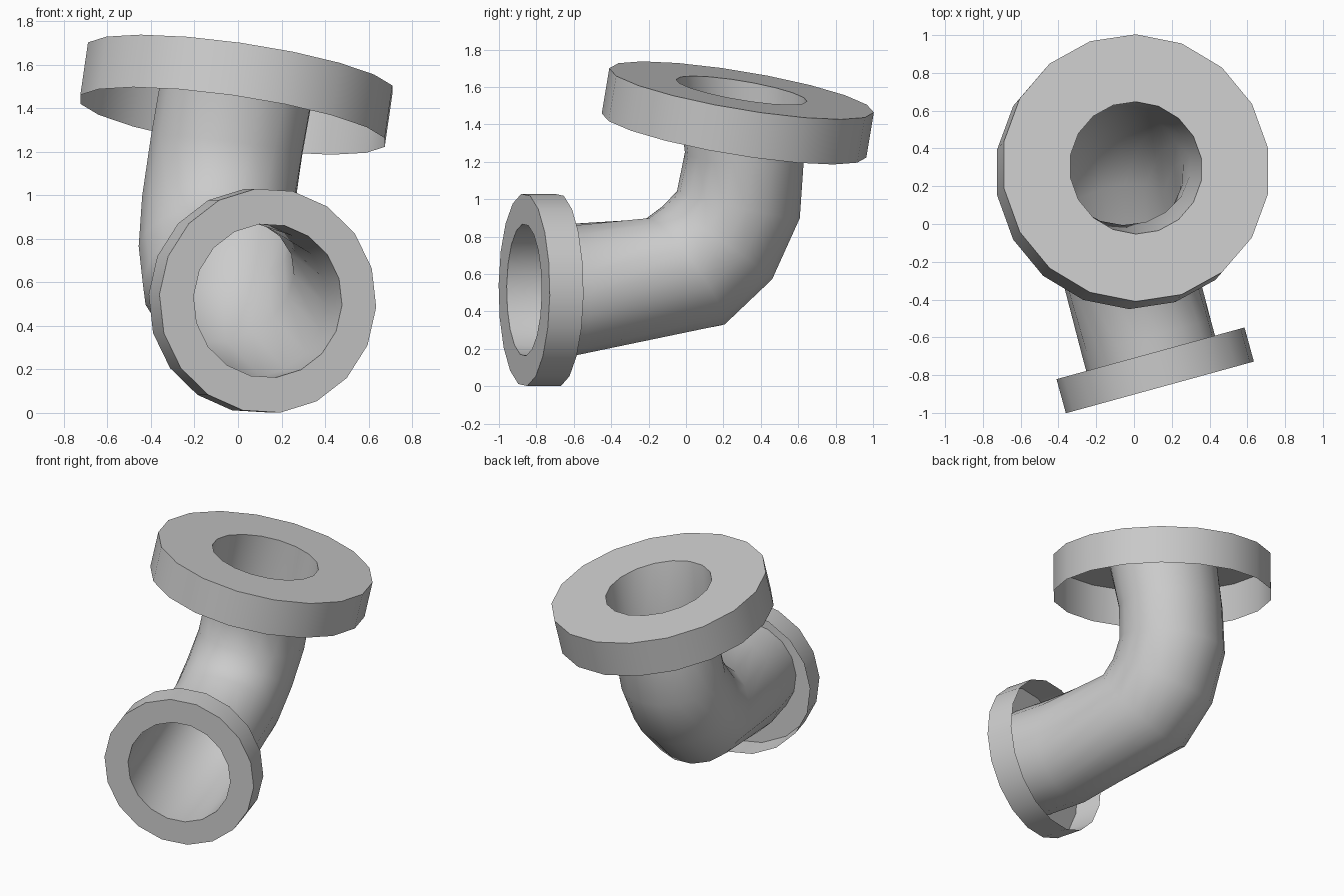
import bpy, bmesh
from math import cos, sin, radians, pi
from mathutils import Vector

if "Cube" in bpy.data.objects:
    bpy.data.objects.remove(bpy.data.objects["Cube"])

SIDES = 18


def ring(c, n, r, phase, depth=1.0):
    """Points of a circle around c, facing n; depth squashes it front to back."""
    c, n = Vector(c), Vector(n).normalized()
    u = Vector((1, 0, 0))
    u = (u - n * u.dot(n)).normalized()
    v = u.cross(n)
    pts = []
    for i in range(SIDES):
        a = radians(phase) + 2 * pi * i / SIDES
        pts.append(c + u * (r * cos(a)) + v * (r * depth * sin(a)))
    return pts


def loft(name, rings, angle=35):
    """Open skin through a series of rings."""
    bm = bmesh.new()
    rows = [[bm.verts.new(p) for p in pts] for pts in rings]
    for a, b in zip(rows, rows[1:]):
        for i in range(SIDES):
            j = (i + 1) % SIDES
            bm.faces.new((a[i], b[i], b[j], a[j]))
    bmesh.ops.recalc_face_normals(bm, faces=bm.faces)
    me = bpy.data.meshes.new(name)
    bm.to_mesh(me)
    bm.free()
    ob = bpy.data.objects.new(name, me)
    bpy.context.collection.objects.link(ob)
    bpy.context.view_layer.objects.active = ob
    ob.select_set(True)
    bpy.ops.object.shade_smooth_by_angle(angle=radians(angle))
    ob.select_set(False)
    return ob


def flange(name, c, n, out, radius, hole, depth, phase):
    """Hollow collar: outer rim and annular face, open at the back."""
    back = Vector(c) - Vector(n).normalized() * (out * depth)
    loft(name, [ring(back, n, radius, phase),
                ring(c, n, radius, phase),
                ring(c, n, hole, phase)])


# Axis directions follow the pipe from the front opening to the top opening
front_c, front_n, front_phase = (0.137, -0.865, 0.515), (-0.265, 0.964, 0), -83.3
top_c, top_n, top_phase = (0.01, 0.297, 1.582), (0.142, 0.163, 0.976), -90

flange("front_flange", front_c, front_n, -1, 0.517, 0.354, 0.187, front_phase)
flange("top_flange", top_c, top_n, 1, 0.717, 0.355, 0.247, top_phase)

# Bent pipe between the two openings
loft("elbow_pipe", [
    ring(front_c, front_n, 0.354, front_phase),
    ring((0.065, -0.60, 0.517), front_n, 0.354, front_phase),
    ring((-0.09, -0.005, 0.612), (-0.13, 0.565, 0.41), 0.354, -84),
    ring((-0.105, 0.165, 0.765), (-0.05, 0.39, 0.59), 0.354, -86),
    ring((-0.09, 0.28, 0.97), (0.03, 0.14, 0.65), 0.354, -88, 0.95),
    ring((-0.052, 0.312, 1.23), (0.12, 0.06, 0.98), 0.354, -89, 0.9),
    ring(top_c, top_n, 0.355, top_phase),
], angle=50)
